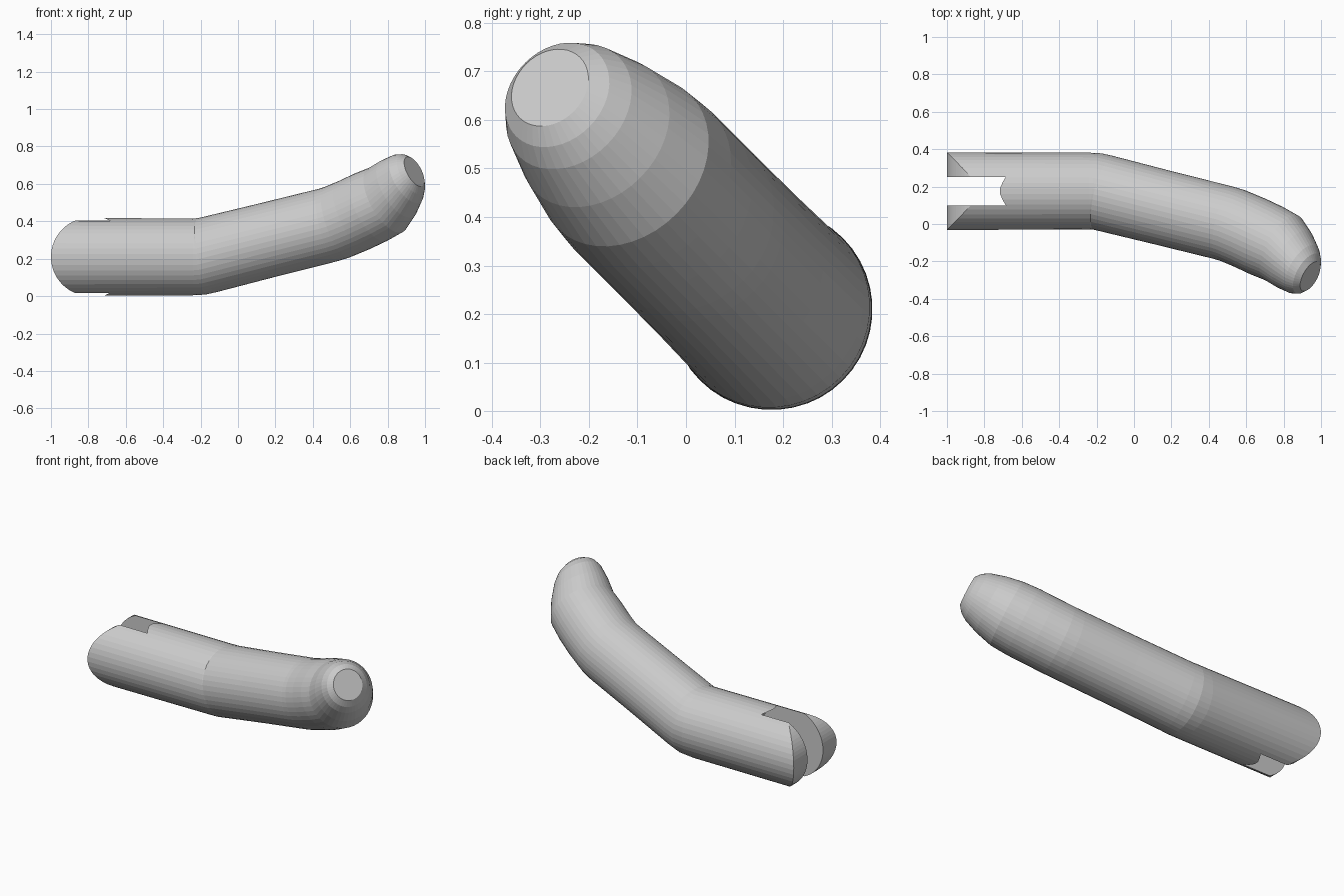
import bpy
import bmesh
from math import sin, cos, pi, radians
from mathutils import Vector

cube = bpy.data.objects.get("Cube")
if cube:
    bpy.data.objects.remove(cube, do_unlink=True)

grey = bpy.data.materials.new("light_grey")
grey.use_nodes = True
colour = (0.6, 0.6, 0.6, 1)
grey.diffuse_color = colour
grey.node_tree.nodes["Principled BSDF"].inputs["Base Color"].default_value = colour

SIDES = 44
CENTRE = Vector((0, 0.176, 0.21))          # axis of the straight hinge end
ALONG = Vector((1, 0, 0))
BEND = Vector((0, -1, 1)).normalized()     # direction the finger curls towards
SIDE = Vector((0, 1, 1)).normalized()
HINGE_X = -0.79


def make_object(name, bm):
    bmesh.ops.recalc_face_normals(bm, faces=bm.faces)
    mesh = bpy.data.meshes.new(name)
    bm.to_mesh(mesh)
    bm.free()
    mesh.materials.append(grey)
    obj = bpy.data.objects.new(name, mesh)
    bpy.context.collection.objects.link(obj)
    return obj


def extrude_profile(name, points, y0, y1):
    """Prism along y from a list of (x, z) points."""
    bm = bmesh.new()
    face = bm.faces.new([bm.verts.new((x, y0, z)) for x, z in points])
    out = bmesh.ops.extrude_face_region(bm, geom=[face])
    moved = [v for v in out["geom"] if isinstance(v, bmesh.types.BMVert)]
    bmesh.ops.translate(bm, verts=moved, vec=(0, y1 - y0, 0))
    obj = make_object(name, bm)
    obj.hide_render = True
    return obj


def arc(radius, start, end, steps):
    angles = [radians(start + (end - start) * i / steps) for i in range(steps + 1)]
    return [(HINGE_X + radius * cos(a), CENTRE.z + radius * sin(a)) for a in angles]


# Finger body: rings of (along, bend offset, tilt in degrees, radius)
rings = [
    (-1.06, 0, 0, 0.208), (-0.6, 0, 0, 0.207), (-0.24, 0, 0, 0.206),
    (-0.20, 0.003, 10, 0.206), (-0.165, 0.0125, 19.5, 0.204),
    (0.15, 0.124, 19.5, 0.201), (0.48, 0.24, 19.5, 0.2),
    (0.53, 0.262, 26, 0.2), (0.62, 0.315, 34, 0.2), (0.71, 0.375, 36, 0.2),
    (0.79, 0.43, 38, 0.194), (0.85, 0.515, 40, 0.173),
    (0.90, 0.59, 40, 0.145), (0.925, 0.624, 39, 0.12), (0.942, 0.645, 38, 0.088),
]
bm = bmesh.new()
loops = []
for x, t, tilt, r in rings:
    a = radians(tilt)
    normal = -sin(a) * ALONG + cos(a) * BEND
    mid = CENTRE + x * ALONG + t * BEND
    loops.append([bm.verts.new(mid + r * (cos(p) * normal + sin(p) * SIDE))
                  for p in (2 * pi * i / SIDES for i in range(SIDES))])
for low, high in zip(loops, loops[1:]):
    for i in range(SIDES):
        j = (i + 1) % SIDES
        bm.faces.new((low[i], low[j], high[j], high[i]))
bm.faces.new(loops[0])
bm.faces.new(loops[-1])
finger = make_object("finger_segment", bm)

# Rounded hinge end, and the slot for the mating knuckle
end_shape = arc(0.21, 90, 270, 32) + [(HINGE_X, -1), (1.5, -1), (1.5, 2), (HINGE_X, 2)]
cutters = [
    (extrude_profile("hinge_round", end_shape, -1, 1), "INTERSECT"),
    (extrude_profile("hinge_slot", arc(0.22, 0, 352.5, 47), 0.10, 0.25), "DIFFERENCE"),
]
for cutter, operation in cutters:
    mod = finger.modifiers.new(cutter.name, "BOOLEAN")
    mod.operation = operation
    mod.solver = "EXACT"
    mod.object = cutter

# Bake the cuts and remove the cutters
bpy.context.view_layer.update()
result = bpy.data.meshes.new_from_object(
    finger.evaluated_get(bpy.context.evaluated_depsgraph_get()))
finger.modifiers.clear()
finger.data = result
for cutter, _ in cutters:
    bpy.data.objects.remove(cutter, do_unlink=True)
